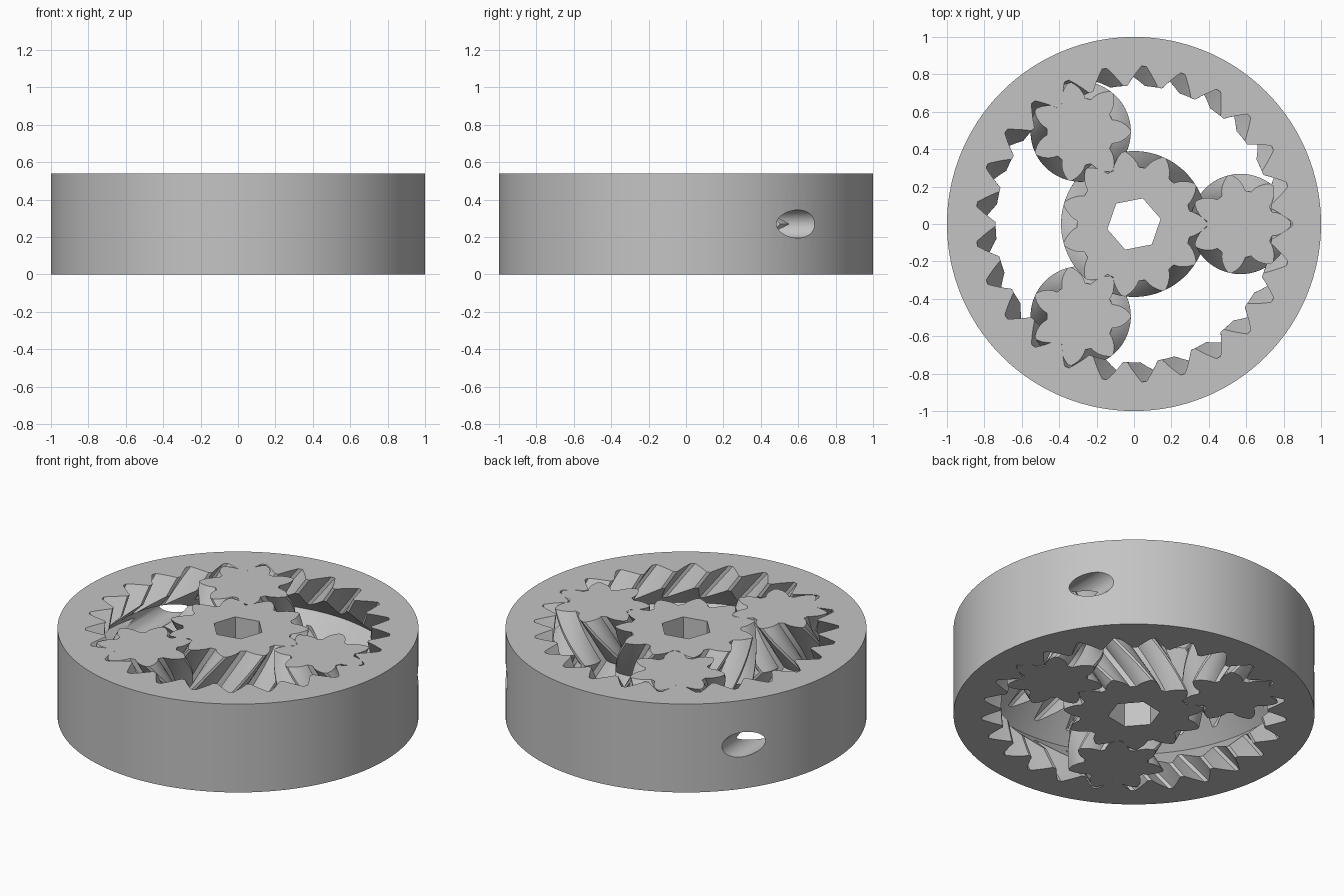
import bpy, bmesh, math
from math import sin, cos, pi, radians

cube = bpy.data.objects.get("Cube")
if cube:
    bpy.data.objects.remove(cube, do_unlink=True)

HEIGHT = 0.54
MID = HEIGHT / 2
ORBIT = 0.57          # planet centre distance
RING_TEETH, SUN_TEETH, PLANET_TEETH = 25, 11, 7

grey = bpy.data.materials.new("plain_grey")
grey.use_nodes = True
colour = (0.55, 0.55, 0.55, 1)
grey.diffuse_color = colour
grey.node_tree.nodes["Principled BSDF"].inputs["Base Color"].default_value = colour


def loft(name, sections):
    """Skin a stack of equal-length closed loops and cap both ends."""
    bm = bmesh.new()
    rows = [[bm.verts.new(p) for p in loop] for loop in sections]
    n = len(rows[0])
    for low, high in zip(rows, rows[1:]):
        for i in range(n):
            j = (i + 1) % n
            bm.faces.new((low[i], low[j], high[j], high[i]))
    bm.faces.new(rows[0][::-1])
    bm.faces.new(rows[-1])
    bmesh.ops.recalc_face_normals(bm, faces=bm.faces)
    mesh = bpy.data.meshes.new(name)
    bm.to_mesh(mesh)
    bm.free()
    mesh.materials.append(grey)
    obj = bpy.data.objects.new(name, mesh)
    bpy.context.collection.objects.link(obj)
    return obj


def lathe(name, profile, sides, turn=0.0):
    """Solid of revolution from (radius, z) pairs."""
    angles = [turn + 2 * pi * i / sides for i in range(sides)]
    return loft(name, [[(r * cos(a), r * sin(a), z) for a in angles]
                       for r, z in profile])


def gear(name, teeth, root, tip, hand, widths, extra=0.0, centre=(0, 0)):
    """Herringbone gear: each half twists by one tooth pitch."""
    pitch = 2 * pi / teeth
    wide, slope, bulge = widths
    steps = [i / 4 for i in range(5)]
    flank = [(root + (tip - root) * t, wide - slope * t - bulge * t * t) for t in steps]
    tooth = [(r, -w) for r, w in flank] + [(r, w) for r, w in reversed(flank)]
    outline = [(r, (k + w) * pitch) for k in range(teeth) for r, w in tooth]
    half = MID + extra
    sections = []
    for i in range(-8, 9):
        dz = half * i / 8
        twist = hand * pitch * (1 - abs(dz) / MID)
        sections.append([(centre[0] + r * cos(a + twist),
                          centre[1] + r * sin(a + twist), MID + dz)
                         for r, a in outline])
    return loft(name, sections)


def cut(target, cutter):
    cutter.hide_render = True
    mod = target.modifiers.new("cut", 'BOOLEAN')
    mod.operation = 'DIFFERENCE'
    mod.solver = 'EXACT'
    mod.object = cutter
    bpy.context.view_layer.objects.active = target
    bpy.ops.object.modifier_apply(modifier=mod.name)
    bpy.data.objects.remove(cutter, do_unlink=True)


def finish(obj):
    bpy.ops.object.select_all(action='DESELECT')
    obj.select_set(True)
    bpy.context.view_layer.objects.active = obj
    bpy.ops.object.shade_smooth_by_angle(angle=radians(25))


CONVEX = (0.40, 0.22, 0.14)
STRAIGHT = (0.44, 0.38, 0.0)

# Outer ring with internal teeth
ring = lathe("outer_ring", [(1, 0), (1, HEIGHT)], 128)
cut(ring, gear("tooth_cutter", RING_TEETH, 0.74, 0.845, 1, STRAIGHT, extra=0.02))

# V-shaped groove around the middle of the ring's inner wall
cut(ring, lathe("groove_cutter", [(0.70, MID - 0.21), (0.91, MID), (0.70, MID + 0.21)], 128))

# Two cord holes entering from the back
for side in (-1, 1):
    hole = lathe("hole_cutter", [(0.075, -0.5), (0.075, 0.5)], 40)
    hole.rotation_euler = (pi / 2, 0, 0)
    hole.location = (side * 0.80, 0.6, MID)
    bpy.context.view_layer.update()
    cut(ring, hole)
finish(ring)

# Sun gear with a hexagonal socket
sun = gear("sun_gear", SUN_TEETH, 0.305, 0.39, -1, CONVEX)
cut(sun, lathe("socket_cutter", [(0.145, -0.1), (0.145, HEIGHT + 0.1)], 6, radians(11)))
finish(sun)

# Three planet gears
for k in range(3):
    a = 2 * pi * k / 3
    finish(gear(f"planet_gear_{k + 1}", PLANET_TEETH, 0.18, 0.268, 1, CONVEX,
                centre=(ORBIT * cos(a), ORBIT * sin(a))))
